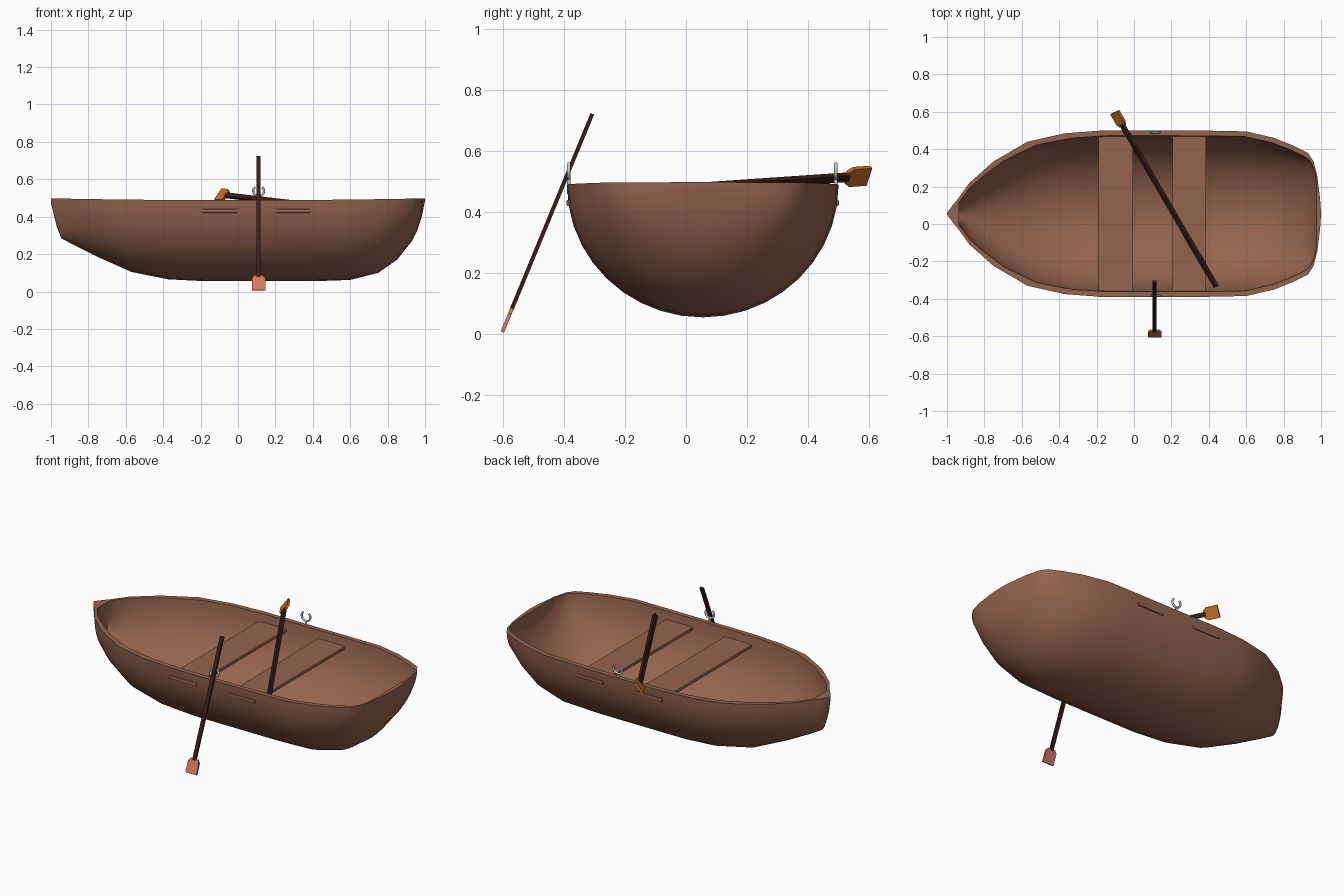
import bpy, bmesh
from math import sin, cos, pi, radians
from mathutils import Vector

if "Cube" in bpy.data.objects:
    bpy.data.objects.remove(bpy.data.objects["Cube"])

CY = 0.055  # hull centre line


def material(name, rgb):
    m = bpy.data.materials.new(name)
    m.diffuse_color = (*rgb, 1)
    m.use_nodes = True
    m.node_tree.nodes["Principled BSDF"].inputs["Base Color"].default_value = m.diffuse_color
    return m


WOOD = material("hull_wood", (0.30, 0.13, 0.075))
DARK = material("dark_wood", (0.04, 0.013, 0.009))
SALMON = material("salmon_paint", (0.67, 0.19, 0.11))
ORANGE = material("orange_paint", (0.58, 0.17, 0.015))


def finish(name, bm, mat=None, smooth=None):
    bmesh.ops.recalc_face_normals(bm, faces=bm.faces[:])
    me = bpy.data.meshes.new(name)
    bm.to_mesh(me)
    bm.free()
    ob = bpy.data.objects.new(name, me)
    bpy.context.collection.objects.link(ob)
    if mat:
        me.materials.append(mat)
    if smooth:
        bpy.ops.object.select_all(action='DESELECT')
        ob.select_set(True)
        bpy.context.view_layer.objects.active = ob
        bpy.ops.object.shade_smooth_by_angle(angle=radians(smooth))
    return ob


# Hull stations: x, half width at rim, keel height
STATIONS = [(-1, .005, .475), (-.97, .045, .35), (-.945, .075, .285), (-.88, .165, .25),
            (-.75, .28, .185), (-.57, .385, .105), (-.37, .43, .065), (-.17, .445, .055),
            (.2, .445, .055), (.4, .444, .055), (.6, .44, .062), (.75, .405, .10),
            (.85, .365, .17), (.93, .325, .27), (.96, .28, .33), (.98, .2, .39),
            (.995, .08, .46), (1, .005, .485)]


def sample(x):
    for a, b in zip(STATIONS, STATIONS[1:]):
        if x <= b[0]:
            t = (x - a[0]) / (b[0] - a[0])
            return [a[i] + t * (b[i] - a[i]) for i in (1, 2)]
    return STATIONS[-1][1:]


def shell(bm, stations, n):
    rows = []
    for x, w, k in stations:
        rim = .488 + .01 * x * x
        rows.append([bm.verts.new((x, CY + w * cos(pi * j / n), rim - (rim - k) * sin(pi * j / n)))
                     for j in range(n + 1)])
    for a, b in zip(rows, rows[1:]):
        for j in range(n):
            bm.faces.new((a[j], a[j + 1], b[j + 1], b[j]))
    bm.faces.new(rows[0])
    bm.faces.new(rows[-1])
    return rows


# Hull: outer and inner skins joined along the rim
bm = bmesh.new()
N = 20
inner = []
for x, _, _ in STATIONS:
    xi = x * .955 + .02
    w, k = sample(xi)
    inner.append((xi, w - .028, k + .03))
outer_rows = shell(bm, STATIONS, N)
inner_rows = shell(bm, inner, N)
for i in range(len(STATIONS) - 1):
    for j in (0, N):
        bm.faces.new((outer_rows[i][j], outer_rows[i + 1][j], inner_rows[i + 1][j], inner_rows[i][j]))
for e in (0, -1):
    bm.faces.new((outer_rows[e][0], outer_rows[e][N], inner_rows[e][N], inner_rows[e][0]))
finish("hull", bm, WOOD, 40)


# Seats: planks whose ends just show through the sides
for name, x0, x1 in (("front_seat", -.19, -.005), ("rear_seat", .205, .385)):
    bm = bmesh.new()
    bmesh.ops.create_cube(bm, size=1)
    for v in bm.verts:
        v.co = ((x0 + x1) / 2 + v.co.x * (x1 - x0), CY + v.co.y * .892, .43 + v.co.z * .02)
    ob = finish(name, bm, WOOD)
    bev = ob.modifiers.new("edge", 'BEVEL')
    bev.width = .004
    bev.segments = 2


# Rowlocks: open ring on a pin
for name, y in (("rowlock_near", -.384), ("rowlock_far", .491)):
    cu = bpy.data.curves.new(name, 'CURVE')
    cu.dimensions = '3D'
    cu.bevel_depth = .006
    cu.bevel_resolution = 2
    cu.use_fill_caps = True
    arc = [radians(-230 + 280 * i / 16) for i in range(17)]
    paths = [[(.11 + .029 * cos(a), y, .538 + .027 * sin(a)) for a in arc],
             [(.11, y, .46), (.11, y, .512)]]
    for pts in paths:
        s = cu.splines.new('POLY')
        s.points.add(len(pts) - 1)
        for p, c in zip(s.points, pts):
            p.co = (*c, 1)
    bpy.context.collection.objects.link(bpy.data.objects.new(name, cu))


def prism(name, profile, origin, d, w, thick, mat):
    # extruded flat outline: profile is (distance along d, offset along w)
    n = d.cross(w).normalized()
    bm = bmesh.new()
    lo, hi = [[bm.verts.new(origin + d * a + w * b + n * s * thick / 2) for a, b in profile]
              for s in (-1, 1)]
    bm.faces.new(lo)
    bm.faces.new(hi)
    m = len(profile)
    for i in range(m):
        j = (i + 1) % m
        bm.faces.new((lo[i], lo[j], hi[j], hi[i]))
    finish(name, bm, mat)


def oar(name, handle, tip, w, shaft_w, shaft_t, blade_t, mat):
    handle, tip = Vector(handle), Vector(tip)
    d = (tip - handle).normalized()
    w = (w - d * w.dot(d)).normalized()
    length = (tip - handle).length
    s, b = shaft_w / 2, length - .085
    prism(name + "_shaft", [(0, -s), (b + .01, -s), (b + .01, s), (0, s)], handle, d, w, shaft_t, DARK)
    prism(name + "_blade", [(b, -.022), (b + .018, -.036), (length, -.036),
                            (length, .036), (b + .018, .036), (b, .022)], handle, d, w, blade_t, mat)


# Oars: one hanging over the near side, one lying across the boat
oar("hanging_oar", (.11, -.307, .722), (.11, -.602, .007), Vector((1, 0, 0)), .022, .013, .012, SALMON)
oar("resting_oar", (.44, -.335, .455), (-.103, .598, .519), Vector((.52, .30, .80)), .026, .018, .014, ORANGE)
